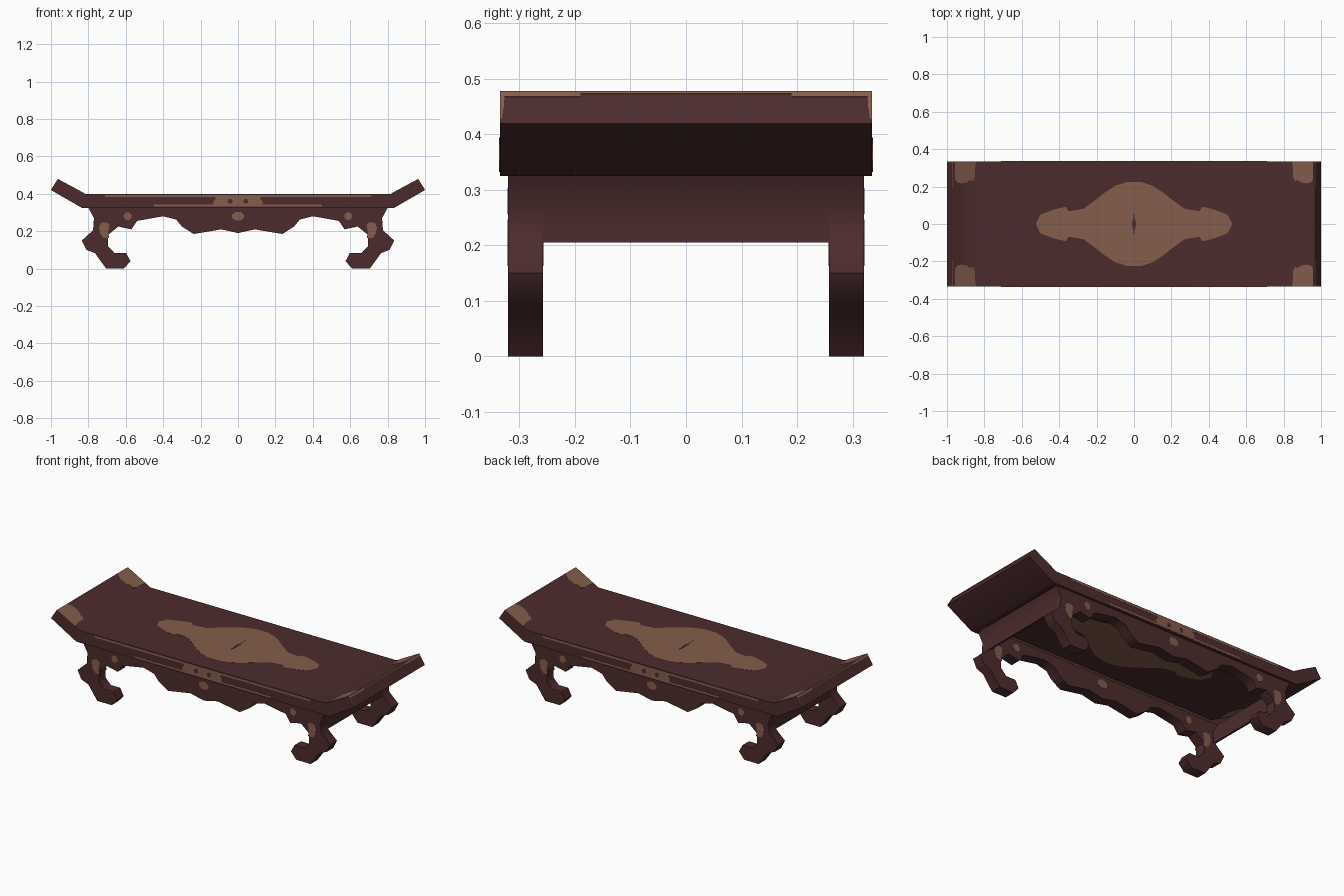
import bpy, bmesh, math
from mathutils import Vector

cube = bpy.data.objects.get("Cube")
if cube:
    bpy.data.objects.remove(cube, do_unlink=True)


def material(name, color):
    m = bpy.data.materials.new(name)
    m.use_nodes = True
    m.diffuse_color = (*color, 1)
    m.node_tree.nodes["Principled BSDF"].inputs["Base Color"].default_value = (*color, 1)
    return m


WOOD = material("dark red wood", (0.073, 0.0245, 0.0255))
INLAY = material("tan inlay", (0.235, 0.110, 0.075))


def prism(name, points, origin, u, v, depth, mat, smooth=0, hollow=0):
    """Extrude a flat outline, laid out along u and v, by the depth vector.
    With hollow set, open the underside and leave a rim of that width."""
    o, u, v, depth = (Vector(a) for a in (origin, u, v, depth))
    bm = bmesh.new()
    face = bm.faces.new([bm.verts.new(o + u * a + v * b) for a, b in points])
    ext = bmesh.ops.extrude_face_region(bm, geom=[face])["geom"]
    bmesh.ops.translate(bm, vec=depth, verts=[e for e in ext if isinstance(e, bmesh.types.BMVert)])
    bmesh.ops.recalc_face_normals(bm, faces=bm.faces)
    if hollow:
        below = min(bm.faces, key=lambda f: f.normal.z)
        bmesh.ops.inset_region(bm, faces=[below], thickness=hollow)
        bmesh.ops.delete(bm, geom=[below], context='FACES')
    mesh = bpy.data.meshes.new(name)
    bm.to_mesh(mesh)
    bm.free()
    mesh.materials.append(mat)
    ob = bpy.data.objects.new(name, mesh)
    bpy.context.collection.objects.link(ob)
    if smooth:
        bpy.ops.object.select_all(action='DESELECT')
        ob.select_set(True)
        bpy.context.view_layer.objects.active = ob
        bpy.ops.object.shade_smooth_by_angle(angle=math.radians(smooth))
    return ob


def mirrored(half):
    """Close an outline by reflecting it in the first axis; skip points on the axis."""
    return half + [(-a, b) for a, b in reversed(half) if a]


def rect(w, h):
    return [(-w, -h), (w, -h), (w, h), (-w, h)]


def oval(w, h, n=8):
    return [(w * math.cos(math.tau * (i + .5) / n), h * math.sin(math.tau * (i + .5) / n)) for i in range(n)]


X, Y, Z = Vector((1, 0, 0)), Vector((0, 1, 0)), Vector((0, 0, 1))
THIN = 0.001
HALF_Y, LEG_OUT, LEG_IN = 0.335, 0.321, 0.258

# Hollow top board with upturned ends, softly shaded across the bends
BASE, TOP = 0.325, 0.398
RIM, TIP, LIP = (0.813, TOP), (0.963, 0.478), (1.0, 0.42)
board = prism("table_top", mirrored([(0.835, BASE), LIP, TIP, RIM]), -HALF_Y * Y, X, Z,
              2 * HALF_Y * Y, WOOD, 35, hollow=0.04)
weighted = board.modifiers.new("flat main faces", 'WEIGHTED_NORMAL')
weighted.keep_sharp = True

# Scalloped apron with scrolled legs, front and back
outer = [(0.80, BASE), (0.77, 0.27), (0.775, 0.205)]
apron = outer + [
    (0.835, 0.15), (0.81, 0.10), (0.765, 0.083), (0.705, 0), (0.61, 0), (0.575, 0.04),
    (0.597, 0.083), (0.66, 0.083), (0.695, 0.12), (0.695, 0.18), (0.64, 0.225),
    (0.57, 0.21), (0.54, 0.255), (0.40, 0.28), (0.33, 0.262), (0.30, 0.225),
    (0.237, 0.185), (0.09, 0.21), (0, 0.19)]
for side, label in ((-1, "front"), (1, "back")):
    prism(label + "_apron_and_legs", mirrored(apron), side * LEG_IN * Y, X, Z,
          side * (LEG_OUT - LEG_IN) * Y, WOOD, 50)

    # Inlaid spots on both faces of the apron
    for face_y, out in ((LEG_OUT, 1), (LEG_IN, -1)):
        tag = label + ("_outer_" if out > 0 else "_inner_")
        depth = side * out * THIN * Y
        for x, w, h in ((0, 0.034, 0.025), (0.59, 0.021, 0.023), (-0.59, 0.021, 0.023)):
            prism(tag + "spot", oval(w, h), (x, side * face_y, 0.28), X, Z, depth, INLAY)
        leaf = [(0.686, 0.235), (0.70, 0.247), (0.732, 0.245), (0.743, 0.22),
                (0.735, 0.185), (0.72, 0.163), (0.688, 0.163), (0.695, 0.195)]
        for s in (-1, 1):
            prism(tag + "leg_leaf", leaf, (0, side * face_y, 0), s * X, Z, depth, INLAY)

    # Inlaid bands and centre panel on the long edge of the board
    edge = side * HALF_Y * Y
    for name, z, w, h in (("upper_band", 0.388, 0.71, 0.006), ("lower_band", 0.337, 0.45, 0.005)):
        prism(label + "_" + name, rect(w, h), edge + z * Z, X, Z, side * THIN * Y, INLAY)
    panel = mirrored([(0.12, -0.031), (0.135, -0.01), (0.12, 0.01), (0.12, 0.031)])
    prism(label + "_centre_panel", panel, edge + 0.363 * Z, X, Z, side * 1.5 * THIN * Y, INLAY)
    for x in (-0.042, 0.042):
        prism(label + "_panel_dot", oval(0.014, 0.014, 6), edge + x * X + 0.36 * Z, X, Z,
              side * 2 * THIN * Y, WOOD)

# Thin curved end panels between the legs
inner = [(a - 0.012, b) for a, b in reversed(outer)]
for s, label in ((1, "left"), (-1, "right")):
    prism(label + "_end_panel", outer + inner, -LEG_IN * Y, s * X, Z, 2 * LEG_IN * Y, WOOD, 50)

    # Corner inlays on the upturned end, showing on both sides of the thin board
    slope = Vector((s * (TIP[0] - RIM[0]), 0, TIP[1] - RIM[1]))
    normal = Vector((-slope.z * s, 0, abs(slope.x))).normalized() * THIN
    corner = [(0.21, 0.335), (0.25, 0.30), (0.25, 0.25), (0.32, 0.23), (0.42, 0.235), (0.55, 0.222),
              (0.75, 0.217), (0.88, 0.222), (0.99, 0.235), (0.99, 0.335)]
    for side in (-1, 1):
        prism(label + "_corner_inlay", corner, Vector((s * RIM[0], 0, RIM[1])) - normal,
              slope, side * Y, 2 * normal, INLAY)

    # Inlaid border on the end cap, measured down from the tip
    drop = Vector((s * (LIP[0] - TIP[0]), 0, LIP[1] - TIP[1]))
    out = Vector((-drop.z, 0, abs(drop.x))).normalized() * THIN
    out.x *= s
    border = [(0, 0), (0, 0.335), (0.95, 0.335), (0.85, 0.331), (0.45, 0.328), (0.18, 0.327),
              (0.18, 0.19), (0.09, 0.19), (0.09, 0)]
    for side in (-1, 1):
        prism(label + "_cap_border", border, (s * TIP[0], 0, TIP[1]), drop, side * Y, out, INLAY)

# Large medallion inlay, showing above and below the thin board
right_half = [(0.035, -0.225), (0.10, -0.205), (0.16, -0.165), (0.21, -0.125), (0.27, -0.082),
              (0.35, -0.068), (0.365, -0.092), (0.42, -0.08), (0.50, -0.05), (0.525, 0)]
quarter = [(a, -b) for a, b in reversed(right_half[:-1])]
medallion = mirrored(right_half + quarter)
prism("medallion", medallion, (TOP - THIN) * Z, X, Y, 2 * THIN * Z, INLAY)
diamond = mirrored([(0, -0.07), (0.003, -0.035), (0.012, 0), (0.003, 0.035), (0, 0.07)])
prism("medallion_diamond", diamond, TOP * Z, X, Y, 1.5 * THIN * Z, WOOD)
